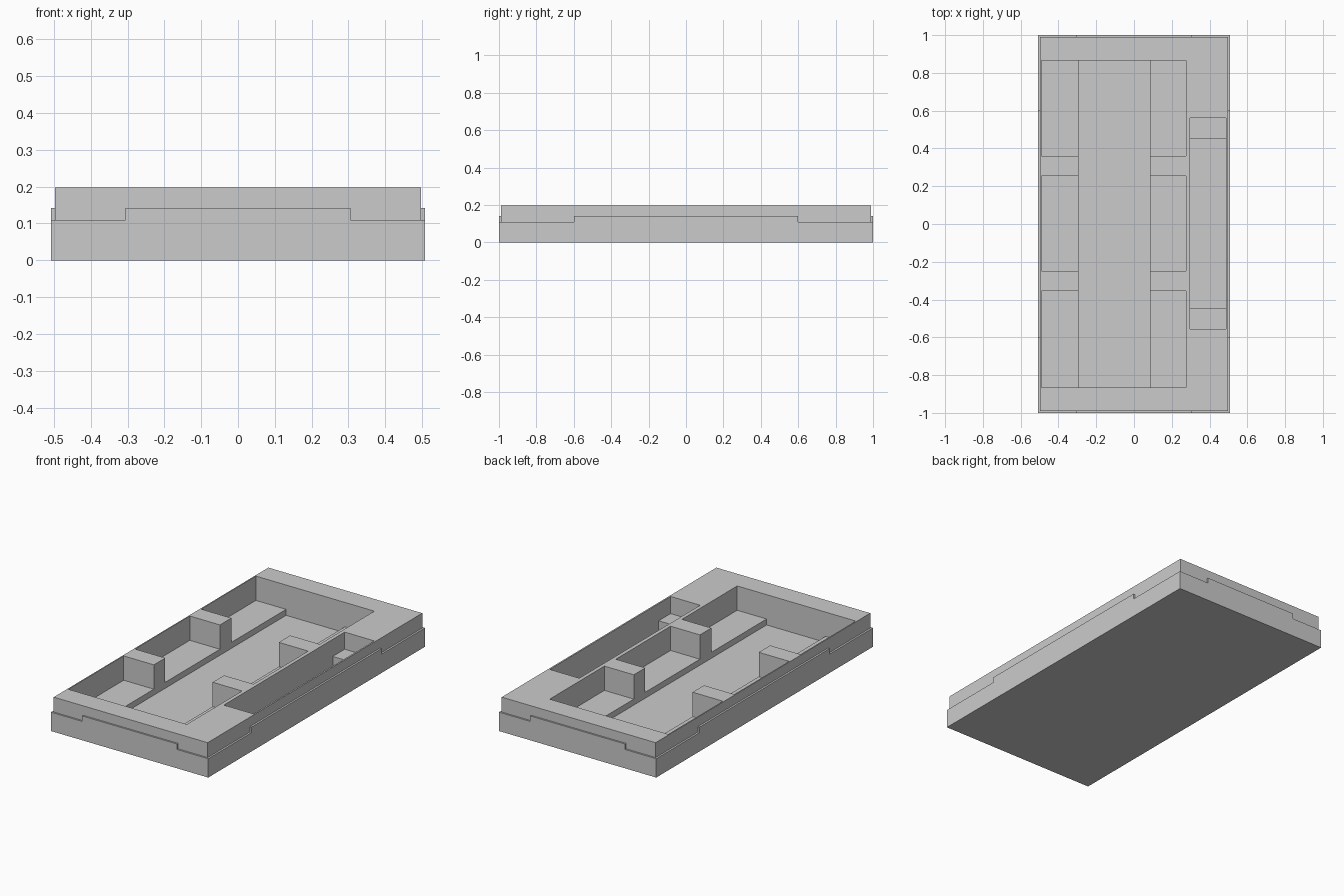
import bpy
import bmesh

cube = bpy.data.objects.get("Cube")
if cube:
    bpy.data.objects.remove(cube, do_unlink=True)

# One plain grey for the whole part
grey = bpy.data.materials.new("plain grey")
grey.use_nodes = True
colour = (0.6, 0.6, 0.6, 1)
grey.diffuse_color = colour
grey.node_tree.nodes["Principled BSDF"].inputs["Base Color"].default_value = colour


def box(name, x0, x1, y0, y1, z0, z1):
    """Box given by its limits along each axis."""
    bm = bmesh.new()
    bmesh.ops.create_cube(bm, size=1)
    for v in bm.verts:
        v.co = (x1 if v.co.x > 0 else x0,
                y1 if v.co.y > 0 else y0,
                z1 if v.co.z > 0 else z0)
    mesh = bpy.data.meshes.new(name)
    bm.to_mesh(mesh)
    bm.free()
    mesh.materials.append(grey)
    obj = bpy.data.objects.new(name, mesh)
    bpy.context.collection.objects.link(obj)
    return obj


def combine(target, tool, operation):
    """Apply a boolean and remove the tool."""
    mod = target.modifiers.new(operation.lower(), "BOOLEAN")
    mod.operation = operation
    mod.solver = "EXACT"
    mod.object = tool
    tool.hide_render = True
    bpy.context.view_layer.objects.active = target
    bpy.ops.object.modifier_apply(modifier=mod.name)
    bpy.data.objects.remove(tool, do_unlink=True)


ABOVE = 0.3        # cutters reach past the top
FLOOR = 0.02
SHELF = 0.055

# Base block with the lip lowered at its four corners
tray = box("tray_body", -0.508, 0.508, -1, 1, 0, 0.142)
for sx in (-1, 1):
    for sy in (-1, 1):
        xs = sorted((sx * 0.306, sx * 0.6))
        ys = sorted((sy * 0.6, sy * 1.1))
        combine(tray, box("corner_notch", *xs, *ys, 0.11, ABOVE), "DIFFERENCE")

# Upper block set in behind the lip
combine(tray, box("upper_block", -0.497, 0.497, -0.99, 0.99, 0.05, 0.197), "UNION")

# Central trench, then three bays whose shelves flank it, leaving four posts
combine(tray, box("trench", -0.295, 0.085, -0.865, 0.865, FLOOR, ABOVE), "DIFFERENCE")
for y0, y1 in ((-0.865, -0.355), (-0.25, 0.255), (0.36, 0.865)):
    combine(tray, box("bay", -0.49, 0.275, y0, y1, SHELF, ABOVE), "DIFFERENCE")

# Side slot with a shallow ledge at each end
combine(tray, box("slot", 0.297, 0.488, -0.445, 0.45, FLOOR, ABOVE), "DIFFERENCE")
combine(tray, box("slot_ledges", 0.297, 0.488, -0.555, 0.56, 0.097, ABOVE), "DIFFERENCE")
